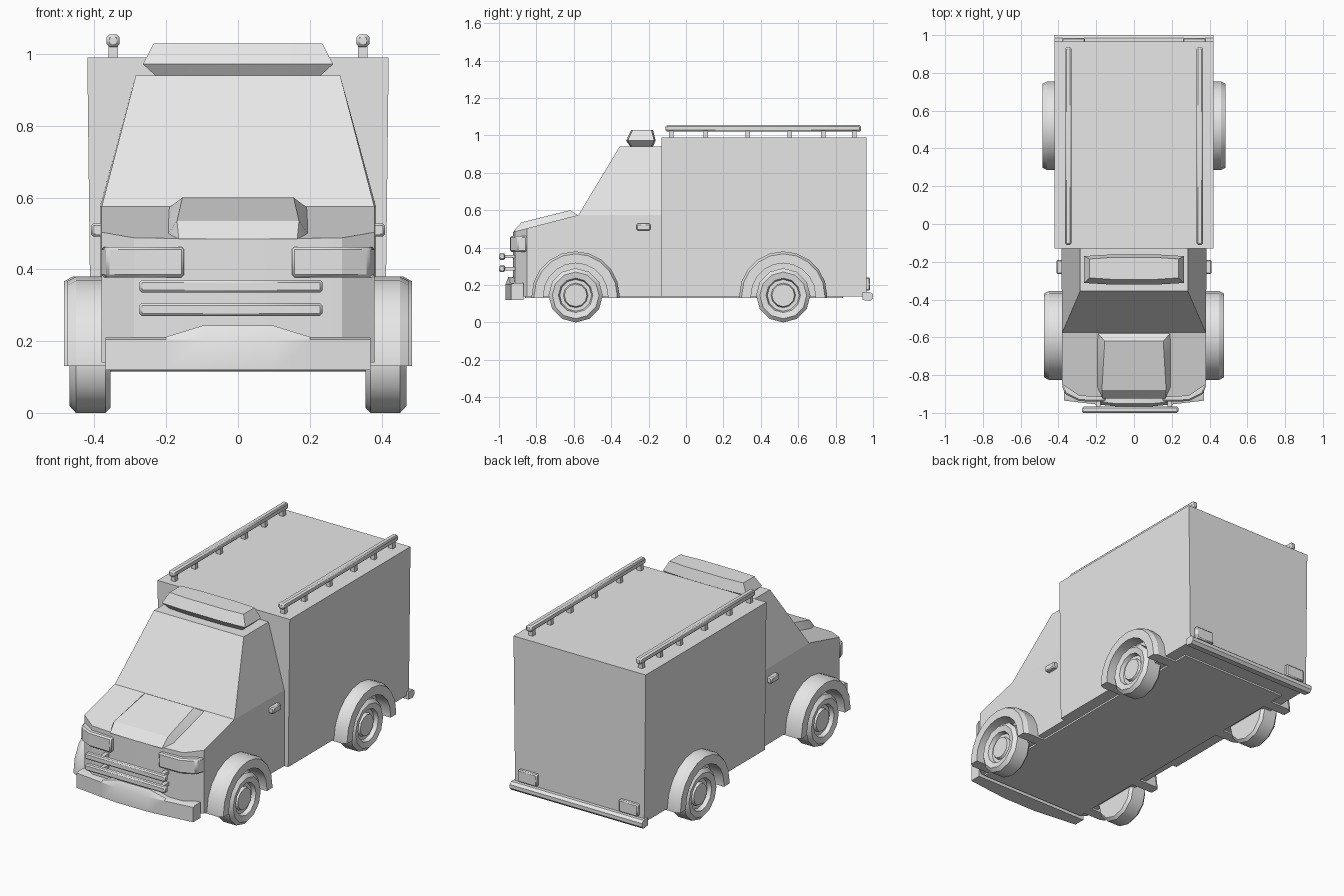
import bpy, bmesh
from math import sin, cos, pi, radians

cube = bpy.data.objects.get("Cube")
if cube:
    bpy.data.objects.remove(cube, do_unlink=True)

grey = bpy.data.materials.new("plain_grey")
grey.use_nodes = True
grey.diffuse_color = (0.8, 0.8, 0.8, 1)
grey.node_tree.nodes["Principled BSDF"].inputs["Base Color"].default_value = (0.8, 0.8, 0.8, 1)


def finish(name, bm, bevel=0.0, angle=25):
    bmesh.ops.recalc_face_normals(bm, faces=bm.faces)
    mesh = bpy.data.meshes.new(name)
    bm.to_mesh(mesh)
    bm.free()
    mesh.materials.append(grey)
    ob = bpy.data.objects.new(name, mesh)
    bpy.context.collection.objects.link(ob)
    if bevel:
        mod = ob.modifiers.new("soft_edges", 'BEVEL')
        mod.width, mod.segments = bevel, 1
    bpy.ops.object.select_all(action='DESELECT')
    ob.select_set(True)
    bpy.context.view_layer.objects.active = ob
    bpy.ops.object.shade_smooth_by_angle(angle=radians(angle))
    return ob


def loft(name, rings, **kw):
    """Skin a list of equal closed rings and cap both ends."""
    bm = bmesh.new()
    loops = [[bm.verts.new(p) for p in ring] for ring in rings]
    n = len(loops[0])
    for a, b in zip(loops, loops[1:]):
        for i in range(n):
            j = (i + 1) % n
            bm.faces.new((a[i], a[j], b[j], b[i]))
    bm.faces.new(loops[0])
    bm.faces.new(loops[-1])
    return finish(name, bm, **kw)


def rect(x, y0, y1, z):
    return [(-x, y0, z), (x, y0, z), (x, y1, z), (-x, y1, z)]


def block(name, x0, x1, y0, y1, z0, z1, **kw):
    return loft(name, [[(x0, y0, z), (x1, y0, z), (x1, y1, z), (x0, y1, z)]
                       for z in (z0, z1)], **kw)


def both(points):
    return [(s * x, y, z) for x, y, z in points for s in (1, -1)]


# Cab: lower body, sloping hood, raked windshield and tapered roof
half = [(0.385, -0.12), (0.38, -0.575), (0.38, -0.85), (0.29, -0.91)]
plan = half + [(0, -0.925)] + [(-x, y) for x, y in reversed(half)]
bm = bmesh.new()
low = [bm.verts.new((x, y, 0.14)) for x, y in plan]
mid = [bm.verts.new((x, y, min(0.575, 0.575 + (y + 0.575) * 0.26))) for x, y in plan]
roof = [bm.verts.new(p) for p in ((0.285, -0.12, 0.94), (0.285, -0.355, 0.94),
                                  (-0.285, -0.355, 0.94), (-0.285, -0.12, 0.94))]
for i in range(9):
    j = (i + 1) % 9
    bm.faces.new((low[i], low[j], mid[j], mid[i]))
belt = [mid[0], mid[1], mid[7], mid[8]]
for i in range(4):
    j = (i + 1) % 4
    bm.faces.new((belt[i], belt[j], roof[j], roof[i]))
bm.faces.new(mid[1:8])
bm.faces.new(low)
bm.faces.new(roof)
finish("cab", bm, angle=15)

# Raised hood scoop
bm = bmesh.new()
for p in both([(0.195, -0.575, 0.57), (0.195, -0.86, 0.5), (0.165, -0.925, 0.485),
               (0.155, -0.62, 0.6), (0.17, -0.88, 0.535)]):
    bm.verts.new(p)
bmesh.ops.convex_hull(bm, input=bm.verts)
finish("hood_scoop", bm)

# Rear box and chassis
loft("rear_box", [rect(0.41, -0.13, 0.965, 0.14), rect(0.42, -0.13, 0.965, 0.99)])
block("chassis", -0.34, 0.34, -0.86, 0.84, 0.13, 0.16)

# Rooftop light bar, bowed slightly forward
rings = []
for x, y0, y1, z in ((0.23, -0.29, -0.185, 0.94), (0.265, -0.312, -0.17, 0.972),
                     (0.235, -0.285, -0.185, 1.03)):
    rings.append([(-x, y0, z), (-x / 2, y0 - 0.008, z), (x / 2, y0 - 0.008, z), (x, y0, z),
                  (x, y1, z), (x / 2, y1 + 0.008, z), (-x / 2, y1 + 0.008, z), (-x, y1, z)])
loft("roof_light_bar", rings)

# Front bumper with raised middle
sections = [(0.37, -0.935, 0.21), (0.2, -0.955, 0.212), (0.1, -0.965, 0.243)]
sections = [(-x, y, z) for x, y, z in sections] + sections[::-1]
loft("front_bumper", [[(x, y, 0.12), (x, y, 0.205), (x, y + 0.015, z),
                       (x, -0.87, z), (x, -0.87, 0.12)] for x, y, z in sections])

# Grille guard bars and their brackets
for z in (0.288, 0.353):
    block("guard_bar", -0.275, 0.235, -1.0, -0.967, z - 0.018, z + 0.018, bevel=0.007)
    for x in (-0.19, 0.19):
        block("guard_bracket", x - 0.012, x + 0.012, -0.975, -0.9, z - 0.009, z + 0.009)

# Rear bumper
loft("rear_bumper", [[(x, 0.945, 0.12), (x, 0.985, 0.115), (x, 1.0, 0.13), (x, 1.0, 0.15),
                      (x, 0.985, 0.163), (x, 0.945, 0.163)] for x in (-0.42, 0.42)])


def wheel(name, side, y, outer):
    profile = [(0.06, 0.455), (0.066, 0.44), (0.085, 0.44), (0.092, 0.463), (0.125, outer),
               (0.145, outer - 0.018), (0.145, 0.37), (0.13, 0.355)]
    loft(name, [[(side * x, y + r * sin(pi * k / 6), 0.145 + r * cos(pi * k / 6))
                 for k in range(12)] for r, x in profile], angle=35)


def fender(name, side, y, outer):
    section = [(0.172, 0.32), (0.235, 0.32), (0.235, outer - 0.025),
               (0.222, outer), (0.172, outer)]
    steps = [(pi * k / 10, 0.145) for k in range(11)]
    steps = [(0, 0.13)] + steps + [(pi, 0.13)]
    loft(name, [[(side * x, y + r * cos(a), z + r * sin(a)) for r, x in section]
                for a, z in steps], angle=25)


for side, word in ((1, "left"), (-1, "right")):
    # Wheels and arches
    for y, end, outer in ((-0.59, "front", 0.476), (0.52, "rear", 0.485)):
        wheel(f"{end}_{word}_wheel", side, y, 0.47)
        fender(f"{end}_{word}_fender", side, y, outer)
    # Wraparound headlight
    lamp = [(0.15, -0.88), (0.15, -0.94), (0.29, -0.938), (0.365, -0.9),
            (0.385, -0.85), (0.33, -0.85)]
    loft(f"{word}_headlight", [[(side * x, y, z) for x, y in lamp]
                               for z in (0.378, 0.463)], bevel=0.008)
    # Tail light
    a, b = sorted((side * 0.26, side * 0.38))
    block(f"{word}_tail_light", a, b, 0.95, 0.985, 0.17, 0.24, bevel=0.006)
    # Door handle
    a, b = sorted((side * 0.36, side * 0.41))
    block(f"{word}_door_handle", a, b, -0.265, -0.19, 0.492, 0.528, bevel=0.006)
    # Roof rail on short posts
    c = side * 0.348
    block(f"{word}_roof_rail", c - 0.018, c + 0.018, -0.11, 0.935, 1.02, 1.055, bevel=0.008)
    for y in (-0.08, 0.105, 0.33, 0.555, 0.735, 0.9):
        block(f"{word}_rail_post", c - 0.013, c + 0.013, y - 0.012, y + 0.012, 0.98, 1.025)
